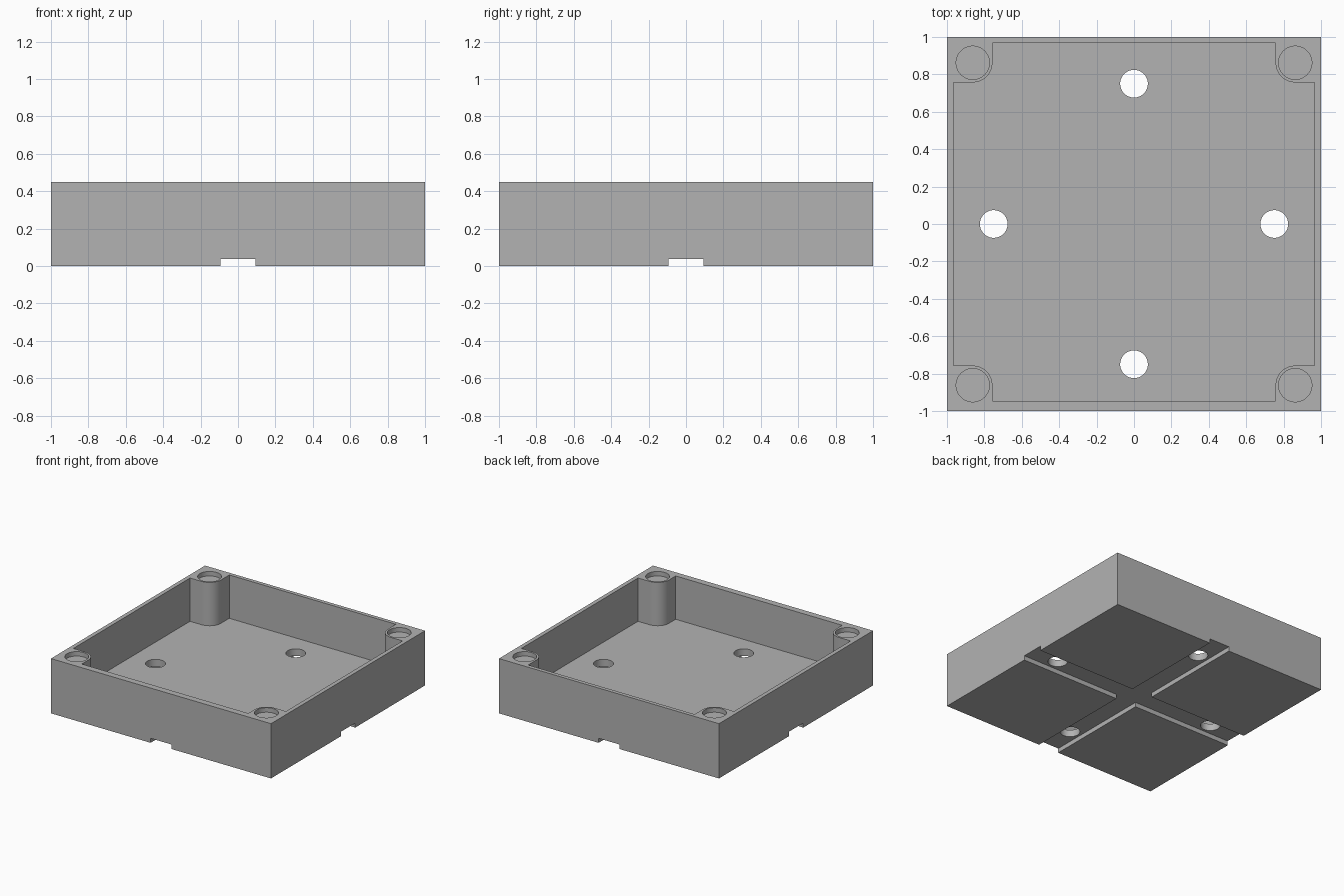
import bpy, bmesh, math

if "Cube" in bpy.data.objects:
    bpy.data.objects.remove(bpy.data.objects["Cube"], do_unlink=True)

HEIGHT = 0.45
FLOOR = 0.094
CHANNEL_DEPTH = 0.037
POCKET_DEPTH = 0.037
POST = 0.862          # post centre distance along x and y
POST_RADIUS = 0.105

grey = bpy.data.materials.new("plain_grey")
grey.use_nodes = True
COLOUR = (0.45, 0.45, 0.45, 1)
grey.diffuse_color = COLOUR
grey.node_tree.nodes["Principled BSDF"].inputs["Base Color"].default_value = COLOUR


def prism(name, outline, low, high):
    """Extrude a counter-clockwise outline from low to high."""
    bm = bmesh.new()
    base = bm.faces.new([bm.verts.new((x, y, low)) for x, y in outline])
    top = bmesh.ops.extrude_face_region(bm, geom=[base])["geom"]
    verts = [v for v in top if isinstance(v, bmesh.types.BMVert)]
    bmesh.ops.translate(bm, verts=verts, vec=(0, 0, high - low))
    bmesh.ops.recalc_face_normals(bm, faces=bm.faces)
    mesh = bpy.data.meshes.new(name)
    bm.to_mesh(mesh)
    bm.free()
    obj = bpy.data.objects.new(name, mesh)
    bpy.context.collection.objects.link(obj)
    return obj


def rectangle(x0, x1, y0, y1):
    return [(x0, y0), (x1, y0), (x1, y1), (x0, y1)]


def circle(cx, cy, radius, sides=64):
    return [(cx + radius * math.cos(math.tau * i / sides),
             cy + radius * math.sin(math.tau * i / sides)) for i in range(sides)]


def cavity_outline(half_x, front, back, steps=16):
    """Rectangle whose corners step inward around the rounded posts."""
    points = []
    for sx, sy in ((1, 1), (-1, 1), (-1, -1), (1, -1)):
        edge_y = back if sy > 0 else front
        corner = [(sx * half_x, sy * (POST - POST_RADIUS))]
        for i in range(steps + 1):
            a = math.pi / 2 * i / steps
            corner.append((sx * (POST - POST_RADIUS * math.sin(a)),
                           sy * (POST - POST_RADIUS * math.cos(a))))
        corner.append((sx * (POST - POST_RADIUS), edge_y))
        points += corner if sx * sy > 0 else corner[::-1]
    return points


def cut(target, cutter):
    mod = target.modifiers.new("cut", "BOOLEAN")
    mod.operation = "DIFFERENCE"
    mod.solver = "EXACT"
    mod.object = cutter
    bpy.context.view_layer.objects.active = target
    bpy.ops.object.modifier_apply(modifier=mod.name)
    bpy.data.objects.remove(cutter, do_unlink=True)


# Outer block
tray = prism("tray", rectangle(-1, 1, -1, 1), 0, HEIGHT)

# Open cavity that leaves thin walls and corner posts
cut(tray, prism("cavity", cavity_outline(0.966, -0.947, 0.968), FLOOR, HEIGHT + 0.1))

# Crossed channels under the base
cut(tray, prism("channel_x", rectangle(-1.1, 1.1, -0.094, 0.094), -0.1, CHANNEL_DEPTH))
cut(tray, prism("channel_y", rectangle(-0.094, 0.094, -1.1, 1.1), -0.1, CHANNEL_DEPTH))

# Holes through the floor into the channels
for x, y in ((0.75, 0), (-0.75, 0), (0, 0.75), (0, -0.75)):
    cut(tray, prism("floor_hole", circle(x, y, 0.074), -0.1, HEIGHT / 2))

# Round pockets in the post tops
for sx in (-1, 1):
    for sy in (-1, 1):
        cut(tray, prism("pocket", circle(sx * POST, sy * POST, 0.089),
                        HEIGHT - POCKET_DEPTH, HEIGHT + 0.1))

# Finish
tray.data.materials.clear()
tray.data.materials.append(grey)
bpy.ops.object.select_all(action="DESELECT")
tray.select_set(True)
bpy.context.view_layer.objects.active = tray
bpy.ops.object.shade_smooth_by_angle(angle=math.radians(30))
